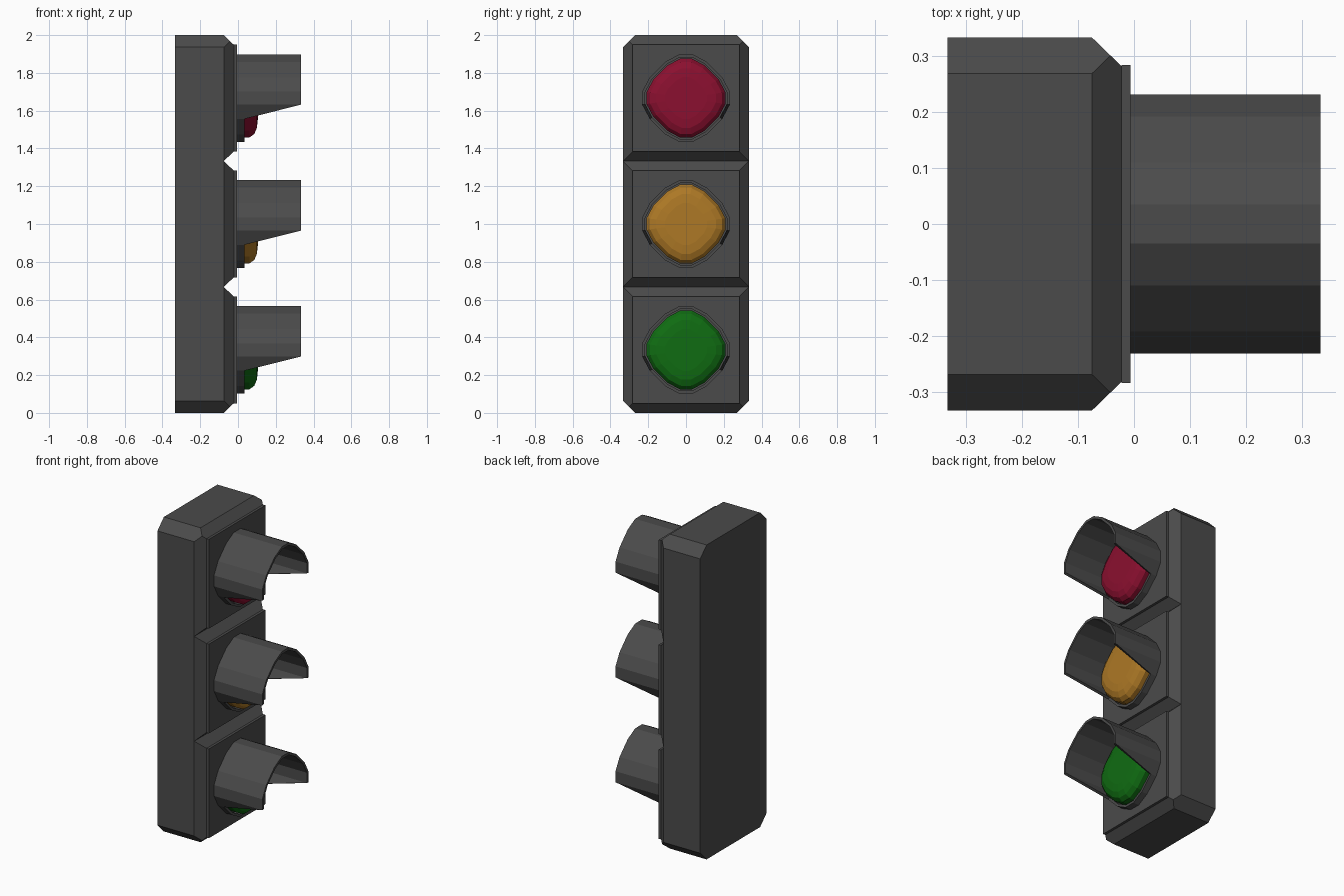
import bpy, bmesh
from mathutils import Vector

if "Cube" in bpy.data.objects:
    bpy.data.objects.remove(bpy.data.objects["Cube"])


def material(name, rgb):
    m = bpy.data.materials.new(name)
    m.diffuse_color = (*rgb, 1)
    m.use_nodes = True
    m.node_tree.nodes["Principled BSDF"].inputs["Base Color"].default_value = m.diffuse_color
    return m


GREY = material("dark_grey", (0.07, 0.07, 0.07))
LIGHTS = [("green", material("green", (0.005, 0.15, 0.006))),
          ("amber", material("amber", (0.42, 0.19, 0.019))),
          ("red", material("red", (0.26, 0.005, 0.029)))]
H = 1 / 3          # half width of one section


def finish(bm, name, mat):
    bmesh.ops.remove_doubles(bm, verts=bm.verts, dist=1e-5)
    bmesh.ops.recalc_face_normals(bm, faces=bm.faces)
    me = bpy.data.meshes.new(name)
    bm.to_mesh(me)
    bm.free()
    me.materials.append(mat)
    ob = bpy.data.objects.new(name, me)
    bpy.context.collection.objects.link(ob)
    return ob


def outline(s=1.0):
    """16-sided rounded diamond in (y, z), counter-clockwise."""
    q = [(0.232, 0.035), (0.192, 0.11), (0.11, 0.192), (0.035, 0.232)]
    pts = []
    for _ in range(4):
        pts += q
        q = [(-z, y) for y, z in q]
    return [(y * s, z * s) for y, z in pts]


def square(r):
    return [(-r, -r), (r, -r), (r, r), (-r, r)]


def ring(bm, x, pts, zc):
    return [bm.verts.new((x, y, z + zc)) for y, z in pts]


def loft(bm, rings, caps=True, closed=False, skip=()):
    """Bridge consecutive rings; skip lists (ring, side) walls left open."""
    n = len(rings[0])
    for k in range(len(rings) if closed else len(rings) - 1):
        a, b = rings[k], rings[(k + 1) % len(rings)]
        for i in range(n):
            if (k, i) not in skip:
                j = (i + 1) % n
                bm.faces.new((a[i], a[j], b[j], b[i]))
    if caps:
        bm.faces.new(rings[0][::-1])
        bm.faces.new(rings[-1])


# housing: three stacked sections with bevelled fronts, outer corners chamfered
bm = bmesh.new()
for s in range(3):
    zc = H + 2 * H * s
    skip = ([(0, 0)] if s > 0 else []) + ([(0, 2)] if s < 2 else [])
    loft(bm, [ring(bm, x, square(r), zc)
              for x, r in ((-H, H), (-0.075, H), (-0.02, 0.28))], skip=skip)
bmesh.ops.remove_doubles(bm, verts=bm.verts, dist=1e-5)
bmesh.ops.dissolve_limit(bm, angle_limit=0.01, verts=bm.verts, edges=bm.edges)
for sy in (-1, 1):
    for sz in (-1, 1):
        cut = bmesh.ops.bisect_plane(
            bm, geom=bm.verts[:] + bm.edges[:] + bm.faces[:], dist=1e-5,
            plane_co=(0, sy * H, 1 + sz * (1 - 0.064)),
            plane_no=Vector((0, sy, sz)).normalized(), clear_outer=True)
        edges = [e for e in cut["geom_cut"] if isinstance(e, bmesh.types.BMEdge)]
        bmesh.ops.holes_fill(bm, edges=edges, sides=0)
finish(bm, "housing", GREY)

for s, (colour, mat) in enumerate(LIGHTS):
    zc = H + 2 * H * s

    # thin door plate
    bm = bmesh.new()
    loft(bm, [ring(bm, x, square(0.284), zc) for x in (-0.022, -0.006)])
    finish(bm, colour + "_door_plate", GREY)

    # full collar round the lens
    bm = bmesh.new()
    loft(bm, [ring(bm, x, outline(k), zc) for x, k in
              ((-0.006, 1), (0.034, 1), (0.034, 0.93), (-0.006, 0.93))],
         caps=False, closed=True)
    finish(bm, colour + "_collar", GREY)

    # hood: upper part of the outline, lower edge rising towards the front
    bm = bmesh.new()
    rings = []
    for x, k in ((0.034, 1), (H, 1), (H, 0.93), (0.034, 0.93)):
        pts = outline(k)
        pts = pts[-2:] + pts[:10]
        if x == H:
            pts[0], pts[-1] = pts[1], pts[-2]
        rings.append(ring(bm, x, pts, zc))
    for k in range(4):
        a, b = rings[k], rings[(k + 1) % 4]
        for i in range(len(a) - 1):
            bm.faces.new((a[i], a[i + 1], b[i + 1], b[i]))
    for i in (0, -1):
        bm.faces.new([r[i] for r in rings])
    bmesh.ops.dissolve_degenerate(bm, dist=1e-5, edges=bm.edges)
    finish(bm, colour + "_hood", GREY)

    # domed lens
    bm = bmesh.new()
    loft(bm, [ring(bm, x, outline(k), zc) for x, k in
              ((-0.006, 0.9), (0.06, 0.9), (0.086, 0.82), (0.1, 0.68), (0.105, 0.48))])
    finish(bm, colour + "_lens", mat)
